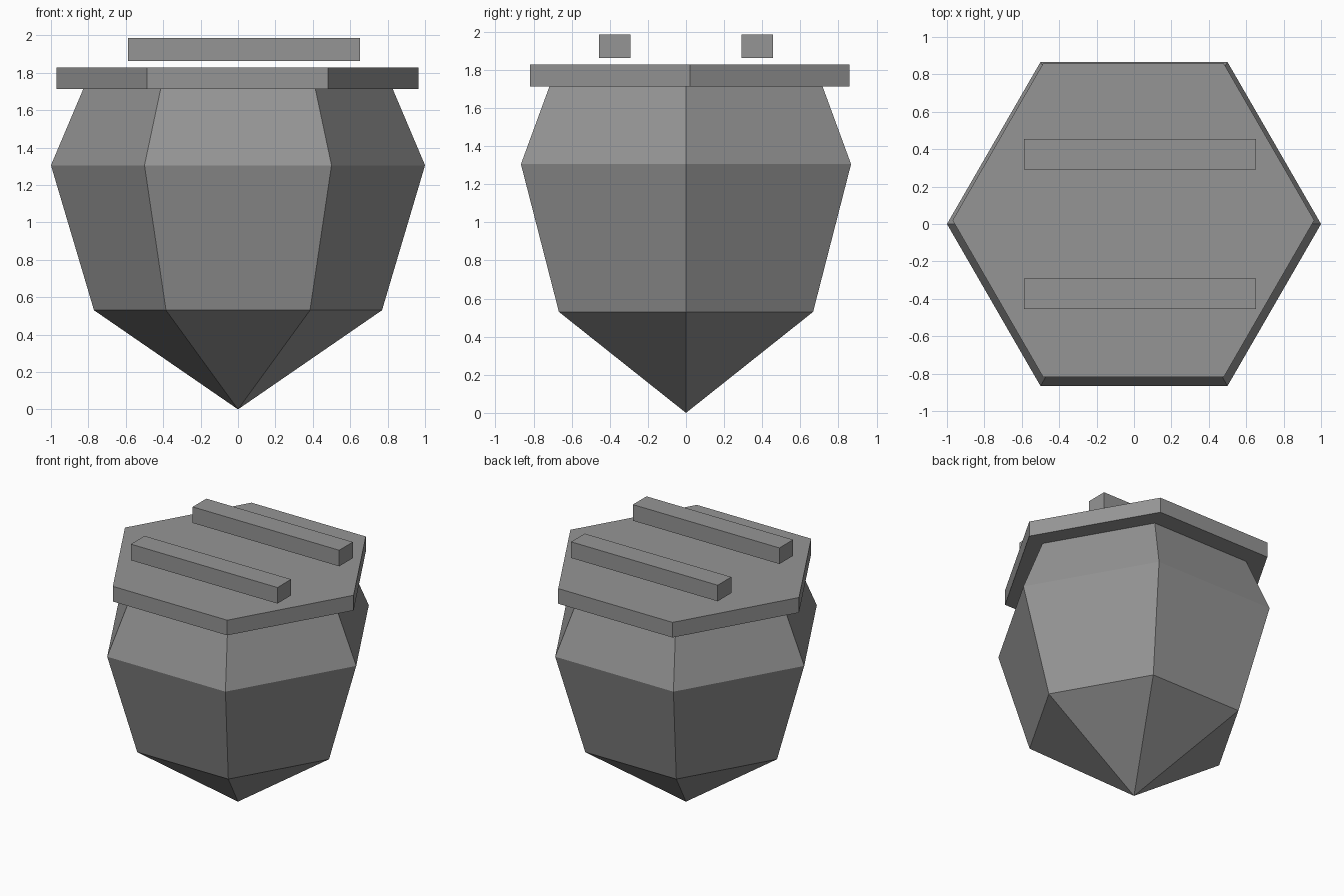
import bpy
import bmesh
from math import cos, sin, pi

cube = bpy.data.objects.get("Cube")
if cube:
    bpy.data.objects.remove(cube, do_unlink=True)

# Single stone grey for every part
stone = bpy.data.materials.new("stone grey")
stone.use_nodes = True
colour = (0.3, 0.3, 0.3, 1)
stone.diffuse_color = colour
stone.node_tree.nodes["Principled BSDF"].inputs["Base Color"].default_value = colour


def finish(name, bm):
    """Turn a bmesh into a flat-shaded, coloured object."""
    bmesh.ops.recalc_face_normals(bm, faces=bm.faces)
    mesh = bpy.data.meshes.new(name)
    bm.to_mesh(mesh)
    bm.free()
    mesh.materials.append(stone)
    obj = bpy.data.objects.new(name, mesh)
    bpy.context.collection.objects.link(obj)
    return obj


def hex_solid(name, profile, centre=(0, 0), tip=None):
    """Stack hexagonal rings of (radius, height), closed below by a tip or a face."""
    bm = bmesh.new()
    rings = []
    for radius, z in profile:
        rings.append([bm.verts.new((centre[0] + radius * cos(i * pi / 3),
                                    centre[1] + radius * sin(i * pi / 3), z))
                      for i in range(6)])
    for low, high in zip(rings, rings[1:]):
        for i in range(6):
            j = (i + 1) % 6
            bm.faces.new((low[i], low[j], high[j], high[i]))
    bm.faces.new(rings[-1])
    if tip is None:
        bm.faces.new(rings[0])
    else:
        point = bm.verts.new((*centre, tip))
        for i in range(6):
            bm.faces.new((point, rings[0][(i + 1) % 6], rings[0][i]))
    return finish(name, bm)


def box(name, centre, size):
    bm = bmesh.new()
    bmesh.ops.create_cube(bm, size=1)
    bmesh.ops.scale(bm, vec=size, verts=bm.verts)
    bmesh.ops.translate(bm, vec=centre, verts=bm.verts)
    return finish(name, bm)


# Faceted body with a pointed base; its top sinks slightly into the lid
hex_solid("body", [(0.77, 0.53), (1.0, 1.305), (0.82, 1.73)], tip=0)

# Lid slab, set slightly towards the back
hex_solid("lid", [(0.967, 1.712), (0.967, 1.828)], centre=(-0.003, 0.02))

# Two bars hovering just above the lid
for name, side in (("front_bar", -1), ("back_bar", 1)):
    box(name, (0.033, side * 0.373, 1.924), (1.24, 0.165, 0.123))
